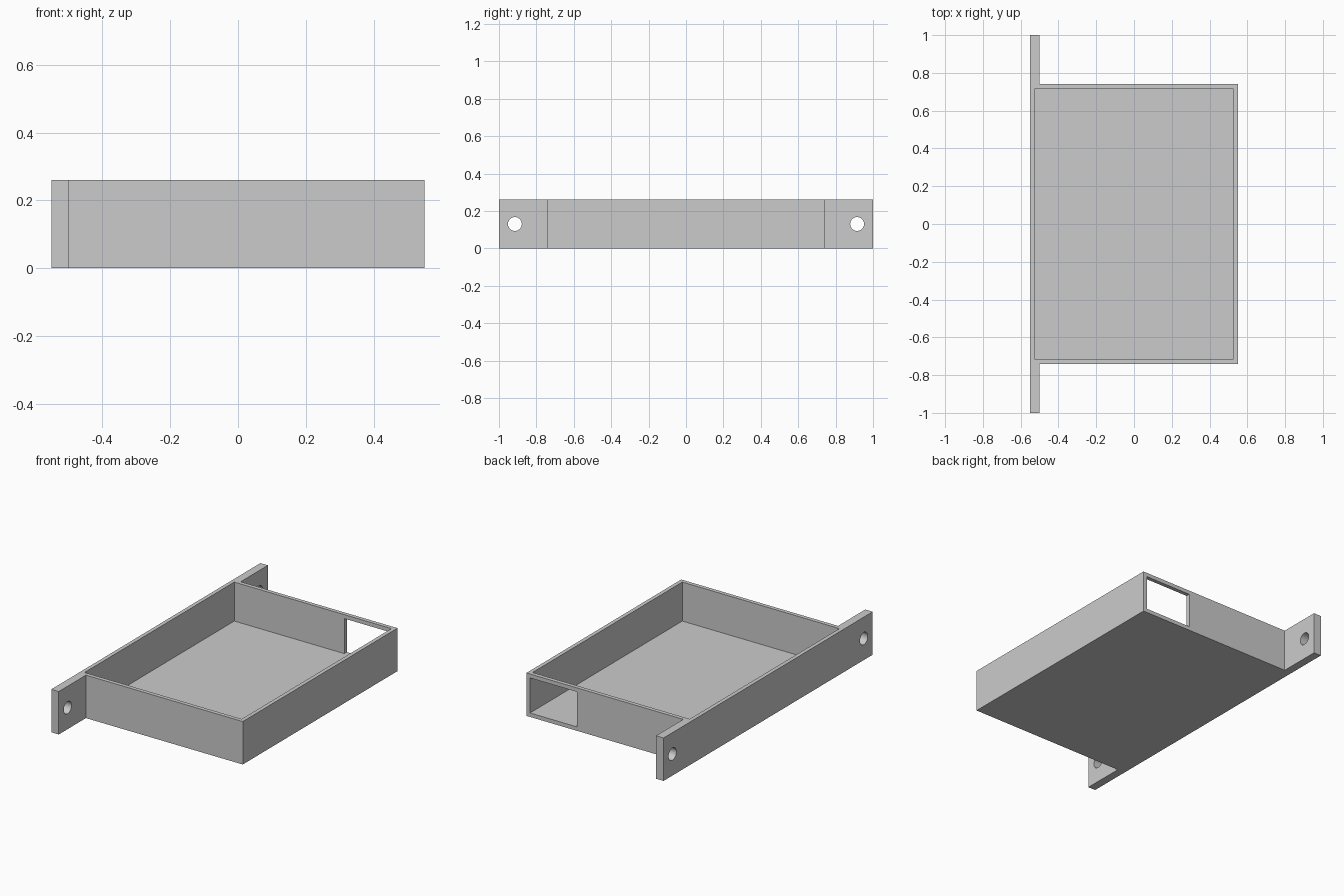
import bpy
import bmesh
from math import radians

cube = bpy.data.objects.get("Cube")
if cube:
    bpy.data.objects.remove(cube, do_unlink=True)

# Overall sizes
HX, HY, H = 0.55, 0.74, 0.26     # tray half width, half depth, height
WALL = 0.024
PLATE_X = -0.50                  # inner face of the mounting plate
HOLE_Y, HOLE_R = 0.915, 0.037

grey = bpy.data.materials.new("plain_grey")
grey.use_nodes = True
colour = (0.6, 0.6, 0.6, 1)
grey.diffuse_color = colour
grey.node_tree.nodes["Principled BSDF"].inputs["Base Color"].default_value = colour


def prism(name, outline, z0, z1):
    """Extrude a flat outline from z0 up to z1."""
    bm = bmesh.new()
    face = bm.faces.new([bm.verts.new((x, y, z0)) for x, y in outline])
    top = bmesh.ops.extrude_face_region(bm, geom=[face])["geom"]
    verts = [v for v in top if isinstance(v, bmesh.types.BMVert)]
    bmesh.ops.translate(bm, verts=verts, vec=(0, 0, z1 - z0))
    bmesh.ops.recalc_face_normals(bm, faces=bm.faces)
    mesh = bpy.data.meshes.new(name)
    bm.to_mesh(mesh)
    bm.free()
    mesh.materials.append(grey)
    obj = bpy.data.objects.new(name, mesh)
    bpy.context.collection.objects.link(obj)
    return obj


def box(name, x0, x1, y0, y1, z0, z1):
    return prism(name, [(x0, y0), (x1, y0), (x1, y1), (x0, y1)], z0, z1)


def cut(target, cutter):
    """Subtract the cutter from the target, then discard it."""
    cutter.hide_render = True
    mod = target.modifiers.new("cut", "BOOLEAN")
    mod.operation = "DIFFERENCE"
    mod.solver = "EXACT"
    mod.object = cutter
    bpy.context.view_layer.objects.active = target
    bpy.ops.object.modifier_apply(modifier=mod.name)
    bpy.data.objects.remove(cutter, do_unlink=True)


# Tray body together with the long mounting plate on its right side
half = [(-HX, -1), (PLATE_X, -1), (PLATE_X, -HY), (HX, -HY)]
tray = prism("mounting_tray", half + [(x, -y) for x, y in reversed(half)], 0, H)

# Open cavity
IX, IY = HX - WALL, HY - WALL
cut(tray, box("cavity_cutter", -IX, IX, -IY, IY, WALL, H + 0.1))

# Rectangular opening in the back wall, flush with the floor and left wall
cut(tray, box("opening_cutter", 0.21, IX, IY - 0.05, HY + 0.1, WALL, H - WALL))

# Screw holes through both ears
for side in (-1, 1):
    bpy.ops.mesh.primitive_cylinder_add(
        vertices=48, radius=HOLE_R, depth=0.3,
        location=((PLATE_X - HX) / 2, side * HOLE_Y, H / 2),
        rotation=(0, radians(90), 0))
    hole = bpy.context.object
    hole.name = "screw_hole_cutter"
    hole.data.materials.append(grey)
    cut(tray, hole)

# Smooth hole walls, sharp edges elsewhere
bpy.ops.object.select_all(action="DESELECT")
tray.select_set(True)
bpy.context.view_layer.objects.active = tray
bpy.ops.object.shade_smooth_by_angle(angle=radians(30))
